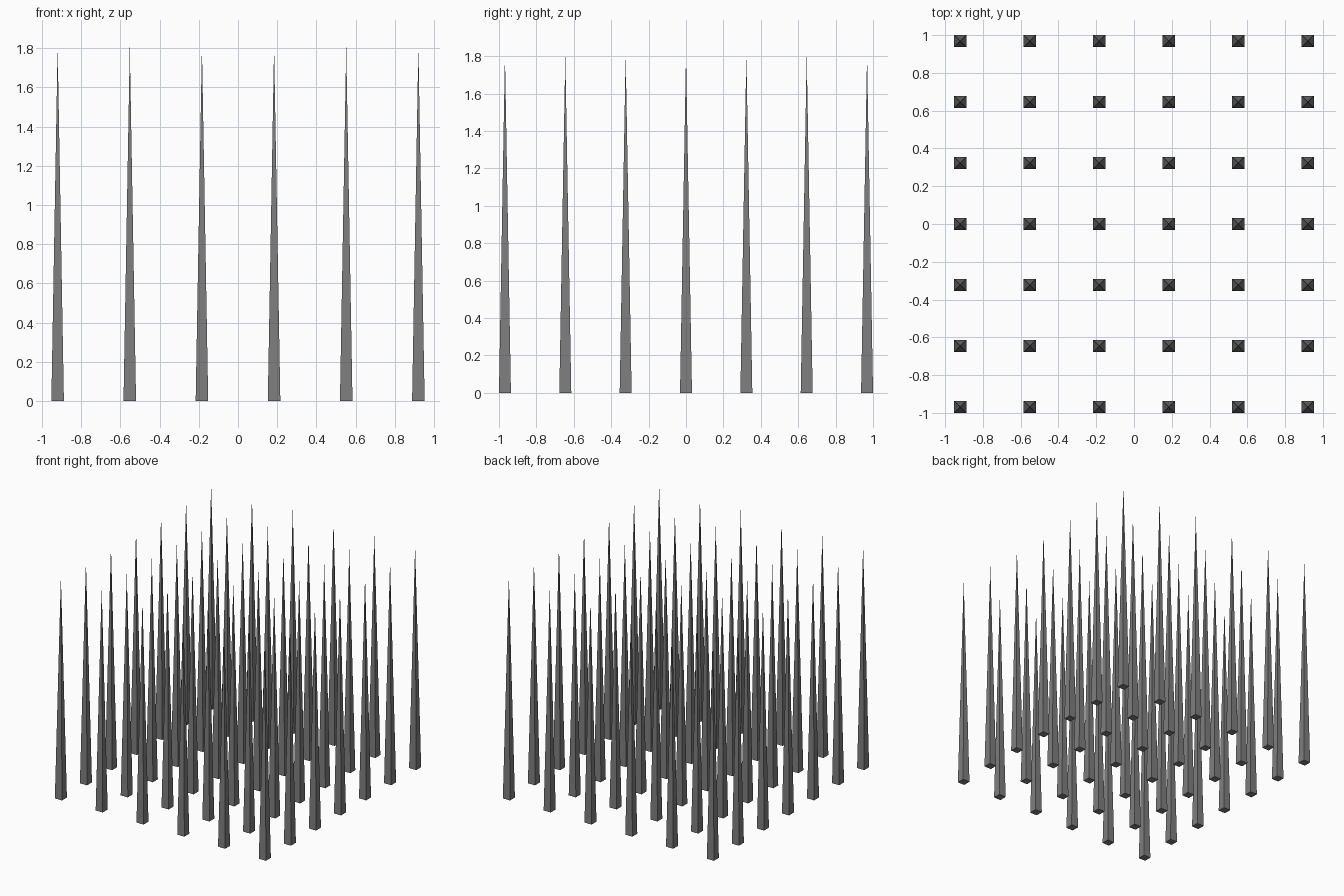
import bpy

# Remove the default cube
cube = bpy.data.objects.get("Cube")
if cube:
    bpy.data.objects.remove(cube, do_unlink=True)

COLUMNS, ROWS = 6, 7
HALF = 0.032
HEIGHT = 1.81
X_REACH, Y_REACH = 0.92, 0.968

# Plain grey for every spike
grey = bpy.data.materials.new("mid_grey")
grey.use_nodes = True
colour = (0.21, 0.21, 0.21, 1)
grey.diffuse_color = colour
grey.node_tree.nodes["Principled BSDF"].inputs["Base Color"].default_value = colour

# One tall square pyramid, shared by the whole grid
corners = [(-HALF, -HALF, 0), (HALF, -HALF, 0), (HALF, HALF, 0), (-HALF, HALF, 0)]
sides = [(i, (i + 1) % 4, 4) for i in range(4)]
spike_mesh = bpy.data.meshes.new("spike")
spike_mesh.from_pydata(corners + [(0, 0, HEIGHT)], [], [(3, 2, 1, 0)] + sides)
spike_mesh.materials.append(grey)

# Grid of spikes, evenly spaced
for row in range(ROWS):
    for column in range(COLUMNS):
        spike = bpy.data.objects.new(f"spike_row{row + 1}_{column + 1}", spike_mesh)
        spike.location = (X_REACH * (2 * column / (COLUMNS - 1) - 1),
                          Y_REACH * (2 * row / (ROWS - 1) - 1), 0)
        bpy.context.scene.collection.objects.link(spike)
